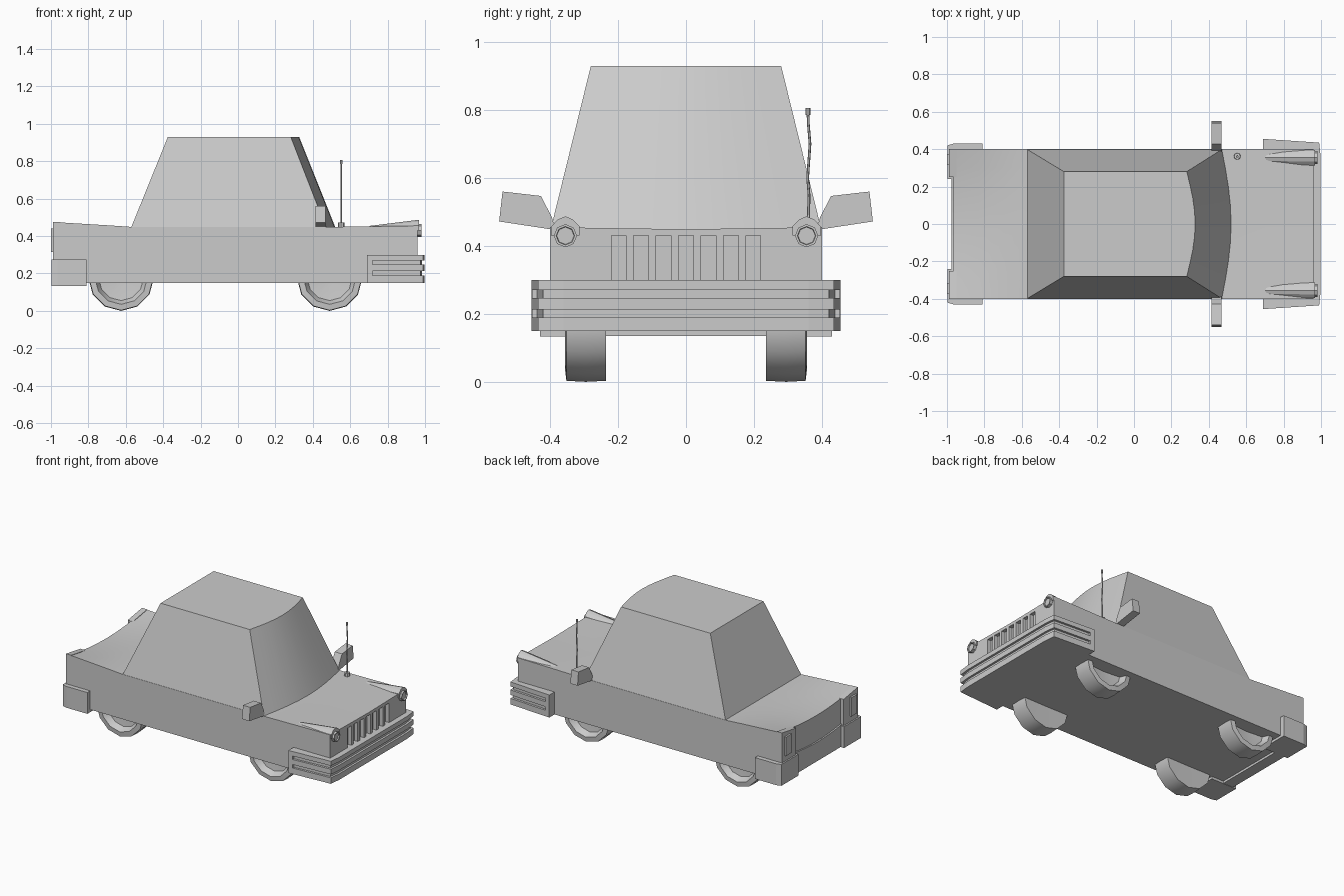
import bpy, math
from mathutils import Vector

if "Cube" in bpy.data.objects:
    bpy.data.objects.remove(bpy.data.objects["Cube"])


def make(name, verts, faces, smooth=None):
    me = bpy.data.meshes.new(name)
    me.from_pydata(verts, [], faces)
    ob = bpy.data.objects.new(name, me)
    bpy.context.collection.objects.link(ob)
    bpy.ops.object.select_all(action='DESELECT')
    bpy.context.view_layer.objects.active = ob
    ob.select_set(True)
    bpy.ops.object.mode_set(mode='EDIT')
    bpy.ops.mesh.select_all(action='SELECT')
    bpy.ops.mesh.normals_make_consistent(inside=False)
    bpy.ops.object.mode_set(mode='OBJECT')
    if smooth:
        bpy.ops.object.shade_smooth_by_angle(angle=math.radians(smooth))
    return ob


def loft(name, rings, smooth=None):
    """Skin closed rings of equal length and cap both ends."""
    n, m = len(rings[0]), len(rings)
    faces = [(k*n+i, k*n+(i+1) % n, (k+1)*n+(i+1) % n, (k+1)*n+i)
             for k in range(m-1) for i in range(n)]
    faces += [tuple(range(n))[::-1], tuple(range((m-1)*n, m*n))]
    return make(name, [v for r in rings for v in r], faces, smooth)


def prism_z(name, pts, z0, z1):
    return loft(name, [[(x, y, z) for x, y in pts] for z in (z0, z1)])


def prism_x(name, pts, x0, x1):
    return loft(name, [[(x, y, z) for y, z in pts] for x in (x0, x1)])


def box(name, x0, x1, y0, y1, z0, z1):
    return prism_z(name, [(x0, y0), (x1, y0), (x1, y1), (x0, y1)], z0, z1)


def circle(n, r):
    return [(r*math.sin(2*math.pi*i/n), r*math.cos(2*math.pi*i/n)) for i in range(n)]


# Body: boxy hull with a sagging boot lid and nearly flat bonnet
def deck(x, y):
    a = abs(y)/0.4
    if x < -0.57:
        t = (-0.57-x)/0.4
        return 0.45 + t*(0.024 - 0.04*(1-a*a))
    if x > 0.5:
        return 0.449 + 0.006*a*(x-0.5)/0.46
    return 0.449


xs = [-0.965, -0.83, -0.7, -0.57, 0.5, 0.7, 0.96]
ys = [-0.4 + 0.1*i for i in range(9)]
rings = []
for x in xs:
    rings.append([(x, y, deck(x, y)) for y in ys] + [(x, 0.4, 0.15), (x, -0.4, 0.15)])
body = loft("body", rings, 30)

# Grille slots cut into the nose
cutter_verts, cutter_faces = [], []
for i in range(7):
    c = (i-3)*0.066
    b = len(cutter_verts)
    cutter_verts += [(x, y, z) for x in (0.935, 1.0) for y in (c-0.022, c+0.022) for z in (0.28, 0.43)]
    cutter_faces += [tuple(b+k for k in f) for f in
                     ((0, 1, 3, 2), (4, 6, 7, 5), (0, 4, 5, 1), (2, 3, 7, 6), (0, 2, 6, 4), (1, 5, 7, 3))]
cutter = make("grille_cutter", cutter_verts, cutter_faces)
cutter.hide_render = True
mod = body.modifiers.new("grille", 'BOOLEAN')
mod.operation, mod.solver, mod.object = 'DIFFERENCE', 'EXACT', cutter
bpy.context.view_layer.objects.active = body
bpy.ops.object.modifier_apply(modifier=mod.name)
bpy.data.objects.remove(cutter)


# Cabin with a bowed windscreen
def cabin_ring(xr, xf, bow, w, z):
    front = [(xf + bow*math.cos(math.pi/2*k/4), w*k/4, z) for k in range(-4, 5)]
    return [(xr, -w, z)] + front + [(xr, w, z)]


loft("cabin", [cabin_ring(-0.573, 0.472, 0.05, 0.4, 0.442),
               cabin_ring(-0.375, 0.282, 0.045, 0.28, 0.93)], 30)


# Front bumper: recessed core, end strips and three ribs
def wrap(x0, inset):
    f = (x0-0.69)/0.3*0.02
    return [(x0, -0.455+f+inset), (0.99-inset, -0.435+inset), (0.998-inset, -0.36),
            (0.998-inset, 0.36), (0.99-inset, 0.435-inset), (x0, 0.455-f-inset)]


prism_z("front_bumper_core", wrap(0.69, 0.014), 0.152, 0.298)
for k, (z0, z1) in enumerate(((0.15, 0.19), (0.213, 0.247), (0.27, 0.3))):
    prism_z("front_bumper_rib_%d" % k, wrap(0.715, 0), z0, z1)
for s in (-1, 1):
    prism_z("front_bumper_end", [(0.69, s*0.4), (0.69, s*0.455), (0.72, s*0.453), (0.72, s*0.4)], 0.15, 0.3)

# Rear bumper centre, bowed along its top edge
top = [(0.25*k/4, 0.262 + 0.02*(k/4)**2) for k in range(-4, 5)]
prism_x("rear_bumper_centre", top + [(0.25, 0.135), (-0.25, 0.135)], -0.975, -0.9)

for s in (-1, 1):
    # Rear bumper corners
    prism_z("rear_bumper_corner", [(-0.81, s*0.24), (-0.81, s*0.43), (-0.965, s*0.43),
                                   (-0.998, s*0.42), (-0.998, s*0.24)], 0.133, 0.275)
    # Tail light housings and lamps
    prism_x("tail_housing", [(s*0.25, 0.275), (s*0.4, 0.275), (s*0.4, 0.475), (s*0.25, 0.451)], -0.988, -0.95)
    box("tail_light", -1.0, -0.98, s*0.345-0.03, s*0.345+0.03, 0.315, 0.44)

    # Headlight ridges tapering back along the bonnet
    prof = [(-0.042, 0.43), (-0.042, 0.457), (-0.022, 0.478), (0, 0.487), (0.022, 0.478), (0.042, 0.457), (0.042, 0.43)]
    loft("headlight_ridge", [
        [(0.967, s*0.355+y, z) for y, z in prof],
        [(0.72 - 0.02*(1-abs(y)/0.042), s*0.355+0.8*y, 0.43 + (z-0.43)*0.42) for y, z in prof]])
    # Headlights
    rim = circle(8, 0.034)
    loft("headlight", [[(x, s*0.355+r*y, 0.43+r*z) for y, z in rim]
                       for x, r in ((0.94, 1), (0.98, 1), (0.98, 0.8), (0.972, 0.75))])

    # Door mirrors
    prism_x("door_mirror", [(s*0.385, 0.45), (s*0.395, 0.485), (s*0.427, 0.547),
                            (s*0.54, 0.56), (s*0.55, 0.472), (s*0.405, 0.45)], 0.415, 0.468)

    # Wheels: lathed tyre with a dished outer side
    for wx in (0.49, -0.625):
        lathe = [(0.02, 0.237), (0.172, 0.235), (0.175, 0.295), (0.172, 0.352), (0.14, 0.356), (0.12, 0.315), (0.02, 0.305)]
        loft("wheel", [[(wx+a, s*y, 0.175+b) for a, b in circle(12, r)] for r, y in lathe], 40)

# Antenna: base, slightly wavy rod and tip
def stack(name, levels, n):
    loft(name, [[(0.552+a, y+b, z) for a, b in circle(n, r)] for y, z, r in levels], 40)


stack("antenna_base", [(0.362, 0.44, 0.019), (0.362, 0.472, 0.017)], 8)
stack("antenna_rod", [(0.36, 0.46, 0.005), (0.362, 0.55, 0.004), (0.358, 0.6, 0.004), (0.365, 0.7, 0.004),
                      (0.36, 0.76, 0.004), (0.359, 0.79, 0.004)], 6)
stack("antenna_tip", [(0.359, 0.785, 0.007), (0.359, 0.806, 0.007)], 6)
